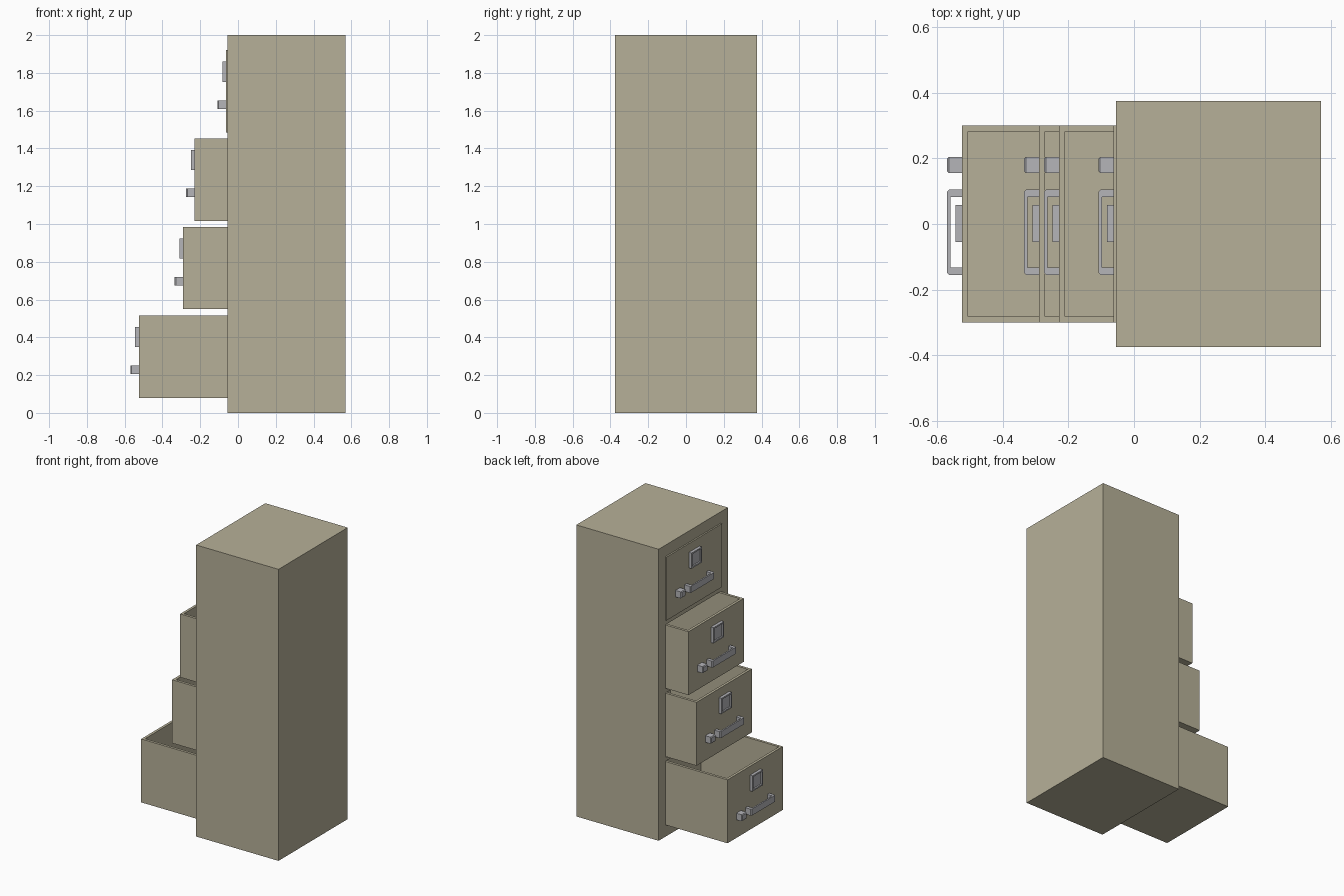
import bpy, bmesh
from mathutils import Vector

if "Cube" in bpy.data.objects:
    bpy.data.objects.remove(bpy.data.objects["Cube"])


def material(name, rgb):
    m = bpy.data.materials.new(name)
    m.diffuse_color = (*rgb, 1)
    m.use_nodes = True
    m.node_tree.nodes["Principled BSDF"].inputs["Base Color"].default_value = m.diffuse_color
    return m


BEIGE = material("beige_paint", (0.47, 0.435, 0.314))
GREY = material("grey_metal", (0.46, 0.46, 0.485))


def box(bm, lo, hi):
    """Add an axis-aligned box between two corners."""
    lo, hi = Vector(lo), Vector(hi)
    verts = bmesh.ops.create_cube(bm, size=1)["verts"]
    for v in verts:
        v.co = Vector([(lo[i] + hi[i]) / 2 + v.co[i] * (hi[i] - lo[i]) for i in range(3)])
    return verts


def finish(bm, name, mat):
    bmesh.ops.recalc_face_normals(bm, faces=bm.faces)
    mesh = bpy.data.meshes.new(name)
    bm.to_mesh(mesh)
    bm.free()
    mesh.materials.append(mat)
    ob = bpy.data.objects.new(name, mesh)
    bpy.context.collection.objects.link(ob)
    return ob


def sink(bm, direction, border, depth):
    """Inset the face that looks along direction and push it inward."""
    d = Vector(direction)
    bm.normal_update()
    face = max(bm.faces, key=lambda f: f.normal.dot(d))
    bmesh.ops.inset_region(bm, faces=[face], thickness=border, use_even_offset=True)
    new = bmesh.ops.extrude_discrete_faces(bm, faces=[face])["faces"][0]
    bmesh.ops.translate(bm, verts=new.verts, vec=-d * depth)


HEIGHT, WIDTH, LENGTH, WALL = 0.435, 0.30, 0.625, 0.018
# front position and bottom height of each drawer, from the floor up
DRAWERS = [(-0.525, 0.08), (-0.29, 0.549), (-0.229, 1.017), (-0.063, 1.485)]

# cabinet body with one pocket per drawer
bm = bmesh.new()
box(bm, (-0.055, -0.375, 0), (0.57, 0.375, 2))
cabinet = finish(bm, "cabinet_body", BEIGE)

bm = bmesh.new()
for _, z in DRAWERS:
    box(bm, (-0.2, -WIDTH - 0.002, z - 0.002), (0.565, WIDTH + 0.002, z + HEIGHT + 0.002))
cutter = finish(bm, "pocket_cutter", BEIGE)
cutter.hide_render = True
cutter.hide_viewport = True
cut = cabinet.modifiers.new("pockets", 'BOOLEAN')
cut.operation = 'DIFFERENCE'
cut.solver = 'EXACT'
cut.object = cutter

for i, (x, z) in enumerate(DRAWERS, 1):
    # open-topped drawer box
    bm = bmesh.new()
    box(bm, (x, -WIDTH, z), (x + LENGTH, WIDTH, z + HEIGHT))
    sink(bm, (0, 0, 1), WALL, HEIGHT - WALL)
    finish(bm, f"drawer_{i}", BEIGE)

    # label holder with a raised rim
    bm = bmesh.new()
    box(bm, (x - 0.02, -0.055, z + 0.268), (x, 0.058, z + 0.375))
    sink(bm, (-1, 0, 0), 0.01, 0.01)
    finish(bm, f"label_holder_{i}", GREY)

    # U-shaped pull: outline in plan, extruded upward
    o, n = x - 0.045, x - 0.035
    plan = [(x, 0.105), (o + 0.006, 0.105), (o, 0.099), (o, -0.149),
            (o + 0.006, -0.155), (x, -0.155), (x, -0.132), (n, -0.132),
            (n, 0.082), (x, 0.082)]
    bm = bmesh.new()
    face = bm.faces.new([bm.verts.new((px, py, z + 0.125)) for px, py in plan])
    top = bmesh.ops.extrude_face_region(bm, geom=[face])["geom"]
    bmesh.ops.translate(bm, vec=(0, 0, 0.045),
                        verts=[v for v in top if isinstance(v, bmesh.types.BMVert)])
    finish(bm, f"drawer_pull_{i}", GREY)

    # latch button with chamfered front edges
    bm = bmesh.new()
    box(bm, (o, 0.155, z + 0.125), (x, 0.205, z + 0.17))
    edges = [e for e in bm.edges if all(v.co.x < o + 0.01 for v in e.verts)]
    bmesh.ops.bevel(bm, geom=edges, offset=0.005, segments=1, affect='EDGES')
    finish(bm, f"latch_button_{i}", GREY)
